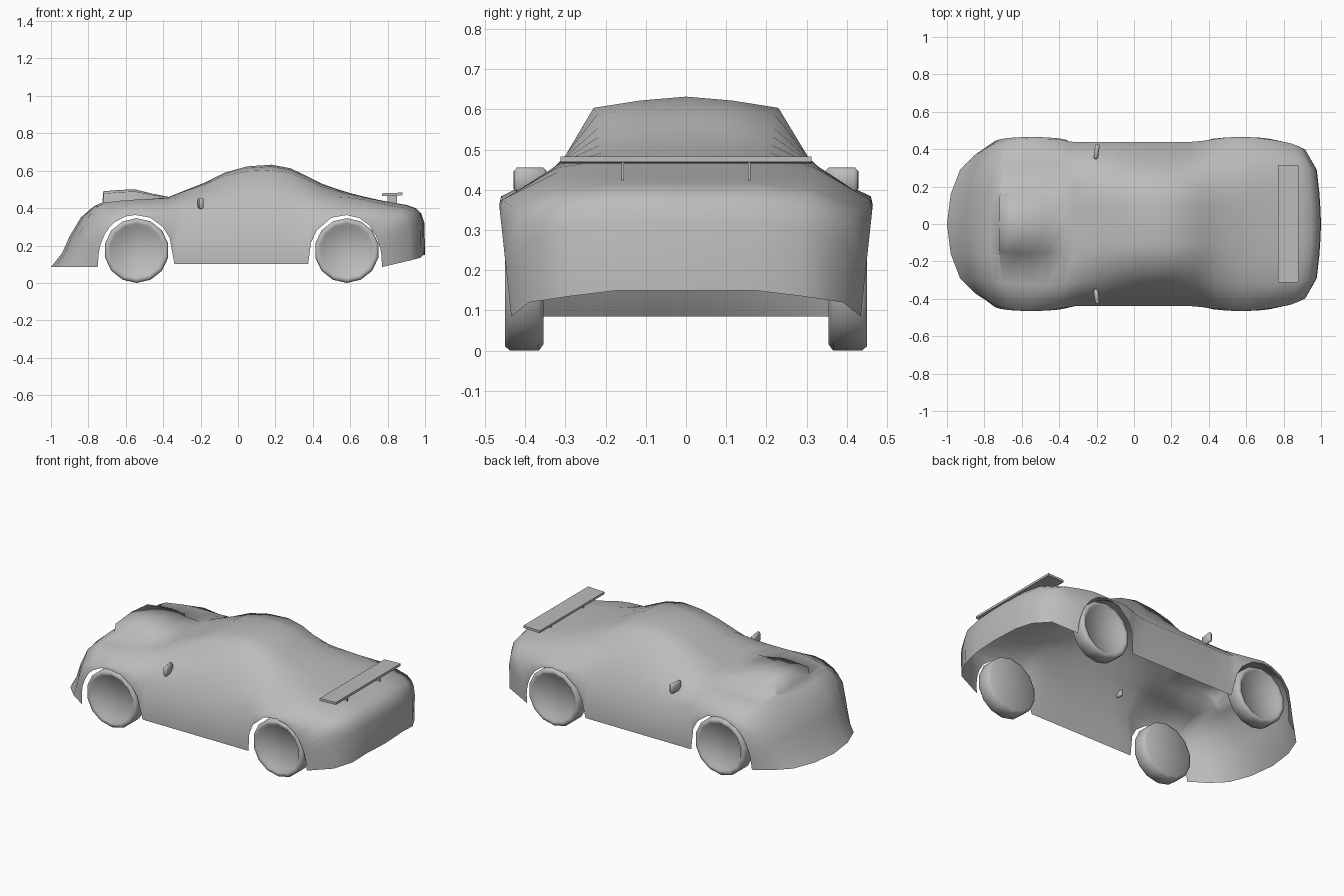
import bpy, bmesh, math
from mathutils import Matrix

cube = bpy.data.objects.get("Cube")
if cube:
    bpy.data.objects.remove(cube, do_unlink=True)

grey = bpy.data.materials.new("plain_grey")
grey.use_nodes = True
grey.diffuse_color = (0.5, 0.5, 0.5, 1)
grey.node_tree.nodes["Principled BSDF"].inputs["Base Color"].default_value = grey.diffuse_color


def make_object(name, bm, smooth_angle):
    """Turn a bmesh into a shaded grey object."""
    mesh = bpy.data.meshes.new(name)
    bm.to_mesh(mesh)
    bm.free()
    obj = bpy.data.objects.new(name, mesh)
    bpy.context.collection.objects.link(obj)
    mesh.materials.append(grey)
    bpy.ops.object.select_all(action='DESELECT')
    obj.select_set(True)
    bpy.context.view_layer.objects.active = obj
    bpy.ops.object.shade_smooth_by_angle(angle=math.radians(smooth_angle))
    return obj


def along(rail, x):
    """Read the values of a guide rail at x."""
    if x <= rail[0][0]:
        return rail[0][1:]
    for a, b in zip(rail, rail[1:]):
        if x <= b[0]:
            f = (x - a[0]) / (b[0] - a[0])
            return tuple(p + f * (q - p) for p, q in zip(a[1:], b[1:]))
    return rail[-1][1:]


def grid_faces(bm, rows):
    """Skin rows of points (x rising by row, y rising along a row)."""
    verts = [[bm.verts.new(p) for p in row] for row in rows]
    for r0, r1 in zip(verts, verts[1:]):
        for j in range(len(r0) - 1):
            bm.faces.new((r0[j], r1[j], r1[j + 1], r0[j + 1]))


def box(name, size, centre, turn=None, bevel=0.0):
    """Make a turned and optionally bevelled box."""
    bm = bmesh.new()
    bmesh.ops.create_cube(bm, size=1, matrix=Matrix.Diagonal((*size, 1)))
    if bevel:
        bmesh.ops.bevel(bm, geom=bm.edges[:], offset=bevel, segments=1, affect='EDGES')
    bm.transform(Matrix.Translation(centre) @ (turn or Matrix.Identity(4)))
    return make_object(name, bm, 50 if bevel else 25)


def cabin_bulge(x):
    """Rise of the cabin over its length, from nothing to one."""
    return math.exp(-((x - .17) / .35) ** 2)


def arch_height(x):
    """Rise of the wheel arch cut-out at x, from nothing to one."""
    middle, reach = (-.545, .205) if x < 0 else (.5725, .1975)
    d = min(1, abs(x - middle) / reach)
    return (1 - d ** 2.2) ** (1 / 2.2)


# Stations: centre-line x, lower-rim x and centre-line height; both ends wrap round
stations = [(-1, -.75, .085), (-.94, -.745, .16), (-.9, -.735, .25), (-.84, -.715, .35),
            (-.77, -.69, .41), (-.725, -.665, .43), (-.72, -.66, .43), (-.63, -.6, .44),
            (-.55, -.55, .445), (-.46, -.47, .45), (-.37, -.4, .46), (-.32, -.365, .48),
            (-.27, -.34, .5), (-.18, -.2, .535), (-.07, -.07, .59), (.05, .05, .623),
            (.18, .18, .632), (.28, .3, .613), (.35, .375, .58), (.4, .39, .555),
            (.45, .42, .53), (.52, .5, .505), (.6, .58, .48), (.68, .65, .46),
            (.77, .7, .44), (.9, .735, .417), (.95, .75, .4), (.98, .76, .37),
            (.997, .767, .32), (1, .77, .15)]
scoop_rise = [(-.725, 0), (-.72, .06), (-.55, .055), (-.37, 0)]
roof_width = [(-1, .16), (-.84, .175), (-.7, .162), (-.36, .17), (-.18, .215),
              (.18, .23), (.4, .21), (1, .17)]
shoulder_width = [(-1, .29), (-.55, .33), (.15, .3), (.6, .32), (.9, .31), (1, .29)]
belt_line = [(-1, .37, .085), (-.94, .385, .15), (-.84, .42, .295), (-.68, .455, .37),
             (-.55, .46, .384), (-.37, .45, .37), (-.3, .438, .345), (.3, .438, .345),
             (.45, .455, .375), (.7, .459, .375), (.9, .43, .357), (.95, .415, .343),
             (.98, .405, .32), (.997, .397, .27), (1, .39, .12)]
nose_wrap = (0, .04, .08, .28, .6, 1)
tail_wrap = (0, .015, .04, .1, .35, 1)


def half_section(xc, xr, top):
    """Points from the centre line, over the roof edge and belt, to the lower rim."""
    rise = along(scoop_rise, xc)[0]
    roof = along(roof_width, xc)[0]
    bulge = cabin_bulge(xc)
    crown = .028 * bulge
    on_scoop = -.73 < xc < -.36
    shoulder_top = min(top - (.015 if xc > 0 else 0), .448 + .034 * bulge)
    arch = arch_height(xr)
    base = .1 if abs(xr) < .5 else .085
    flat = [(0, top + rise),
            (.155 if on_scoop else roof / 2, top + .8 * rise - .35 * crown),
            (roof, top - crown),
            (along(shoulder_width, xc)[0], shoulder_top),
            along(belt_line, xc),
            (.435 + .03 * arch, base + (.363 - base) * arch)]
    wrap = nose_wrap if xc < 0 else tail_wrap
    return [(xc + k * (xr - xc), y, z) for k, (y, z) in zip(wrap, flat)]


# Body: one open-bottomed shell with the scoop raised out of the bonnet
rows = []
for station in stations:
    half = half_section(*station)
    rows.append([(x, -y, z) for x, y, z in reversed(half)] + half[1:])
bm = bmesh.new()
grid_faces(bm, rows)
make_object("body_shell", bm, 180)

# Rear wing on two thin struts
box("rear_wing", (.11, .625, .014), (.825, 0, .474), Matrix.Rotation(math.radians(-2), 4, 'Y'))
for side, tag in ((-1, "near"), (1, "far")):
    box("wing_strut_" + tag, (.05, .006, .06), (.825, side * .157, .44))

    # Door mirrors
    box("door_mirror_" + tag, (.024, .082, .06), (-.2, side * .388, .425),
        Matrix.Rotation(math.radians(-8 * side), 4, 'Z'), .008)

    # Wheels: revolved tyre with a dished outer face
    profile = [(0, .355), (.158, .355), (.173, .366), (.173, .438), (.162, .451),
               (.145, .448), (.128, .432), (0, .426)]
    for place, x in (("nose", -.542), ("tail", .582)):
        bm = bmesh.new()
        pts = [bm.verts.new((0, y * side, -r)) for r, y in profile]
        edges = [bm.edges.new(pair) for pair in zip(pts, pts[1:])]
        bmesh.ops.spin(bm, geom=pts + edges, cent=(0, 0, 0), axis=(0, 1, 0),
                       angle=math.tau, steps=14, use_merge=True)
        bmesh.ops.remove_doubles(bm, verts=bm.verts[:], dist=.0005)
        bmesh.ops.recalc_face_normals(bm, faces=bm.faces[:])
        bm.transform(Matrix.Translation((x, 0, .173)))
        make_object(place + "_wheel_" + tag, bm, 80)
